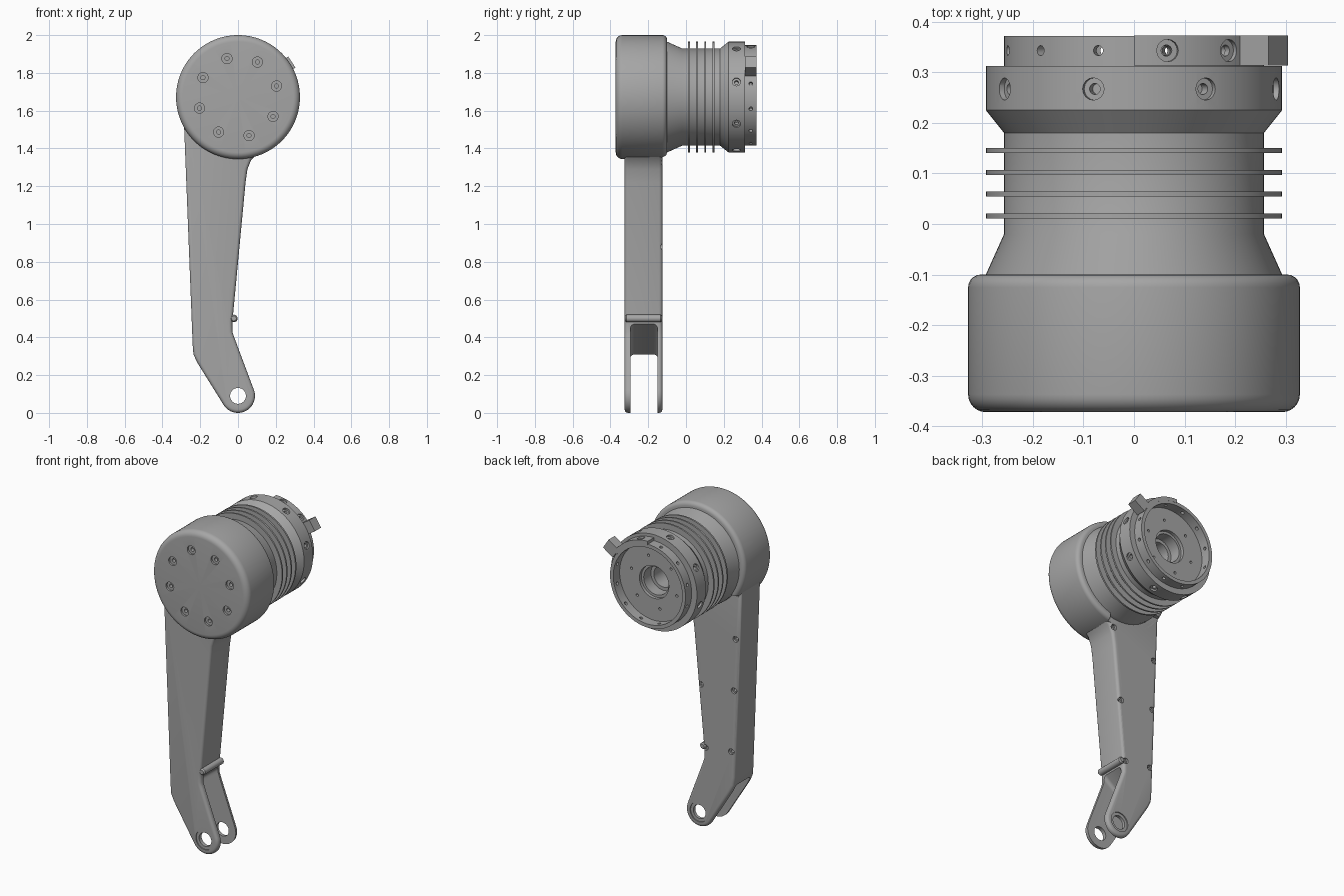
import bpy, bmesh
from math import sin, cos, radians
from mathutils import Matrix

if "Cube" in bpy.data.objects:
    bpy.data.objects.remove(bpy.data.objects["Cube"], do_unlink=True)

AXIS_Z = 1.672     # height of the drum axis
FOOT_Z = 0.09      # height of the fork pivot
FRONT, BACK = -0.325, -0.125   # faces of the arm

metal = bpy.data.materials.new("plain grey metal")
metal.use_nodes = True
GREY = (0.38, 0.38, 0.38, 1)
metal.diffuse_color = GREY
metal.node_tree.nodes["Principled BSDF"].inputs["Base Color"].default_value = GREY

T, R = Matrix.Translation, Matrix.Rotation
ON_AXIS = T((0, 0, AXIS_Z))


def make(name, bm):
    bmesh.ops.recalc_face_normals(bm, faces=bm.faces)
    mesh = bpy.data.meshes.new(name)
    bm.to_mesh(mesh)
    bm.free()
    mesh.materials.append(metal)
    obj = bpy.data.objects.new(name, mesh)
    bpy.context.collection.objects.link(obj)
    return obj


def lathe(name, profile, places=(ON_AXIS,), steps=72):
    """Spin (radius, y) points round the y axis, once for each placement."""
    bm = bmesh.new()
    for place in places:
        part = bmesh.new()
        vs = [part.verts.new((r, y, 0)) for r, y in profile]
        es = [part.edges.new(pair) for pair in zip(vs, vs[1:])]
        bmesh.ops.spin(part, geom=vs + es, cent=(0, 0, 0), axis=(0, 1, 0),
                       angle=radians(360), steps=steps)
        bmesh.ops.remove_doubles(part, verts=part.verts, dist=1e-5)
        bmesh.ops.transform(part, matrix=place, verts=part.verts)
        temp = bpy.data.meshes.new("temp")
        part.to_mesh(temp)
        part.free()
        bm.from_mesh(temp)
        bpy.data.meshes.remove(temp)
    return make(name, bm)


def prism(name, outline, y0, y1):
    """Extrude an (x, z) outline from y0 to y1."""
    bm = bmesh.new()
    face = bm.faces.new([bm.verts.new((x, y0, z)) for x, z in outline])
    new = bmesh.ops.extrude_face_region(bm, geom=[face])["geom"]
    bmesh.ops.translate(bm, vec=(0, y1 - y0, 0),
                        verts=[v for v in new if isinstance(v, bmesh.types.BMVert)])
    return make(name, bm)


def activate(obj):
    bpy.ops.object.select_all(action="DESELECT")
    obj.select_set(True)
    bpy.context.view_layer.objects.active = obj


def bevel(obj, width, segments=4):
    activate(obj)
    mod = obj.modifiers.new("Bevel", "BEVEL")
    mod.width, mod.segments = width, segments
    mod.limit_method, mod.angle_limit = "ANGLE", radians(60)
    bpy.ops.object.modifier_apply(modifier=mod.name)


def cut(obj, cutter):
    cutter.hide_render = True
    activate(obj)
    mod = obj.modifiers.new("Cut", "BOOLEAN")
    mod.operation, mod.solver, mod.object = "DIFFERENCE", "EXACT", cutter
    bpy.ops.object.modifier_apply(modifier=mod.name)
    bpy.data.objects.remove(cutter, do_unlink=True)


def pin(wide, depth, narrow, deep):
    """Stepped profile of a counterbored hole, opening towards +y."""
    return [(0, 0.02), (wide, 0.02), (wide, -depth), (narrow, -depth),
            (narrow, -deep), (0, -deep)]


def radial(angle, y, radius):
    """Placement on the barrel, opening outwards; angle is from the top."""
    return (ON_AXIS @ R(radians(angle), 4, "Y") @ T((0, y, radius))
            @ R(radians(90), 4, "X"))


def arc(radius, start, end, n, cx=0, cz=0):
    steps = [radians(start + (end - start) * i / n) for i in range(n + 1)]
    return [(cx + radius * cos(a), cz + radius * sin(a)) for a in steps]


# Motor drum with rounded rims and a ring of screw recesses
drum = lathe("drum", [(0, -0.372)] + arc(0.035, -90, 0, 6, 0.293, -0.337)
             + arc(0.025, 0, 90, 5, 0.303, -0.125) + [(0, -0.10)], steps=96)
bolt_angles = [-16 + 45 * i for i in range(8)]
cut(drum, lathe("drum_holes", pin(0.027, 0.012, 0.011, 0.04),
                [ON_AXIS @ R(radians(a), 4, "Y") @ T((0, -0.372, 0.212))
                 @ R(radians(180), 4, "Z") for a in bolt_angles], 20))
cut(drum, prism("drum_notch", [(-0.27, 1.2), (0.08, 1.2), (0.09, 1.5), (-0.28, 1.5)],
                BACK, 0))

# Barrel: neck, band, collar, recessed back and centre bore
barrel = lathe("barrel", [
    (0, -0.14), (0.293, -0.14), (0.293, -0.10), (0.257, -0.02), (0.257, 0.18),
    (0.293, 0.225), (0.293, 0.312), (0.257, 0.312), (0.257, 0.372),
    (0.235, 0.372), (0.235, 0.31), (0.10, 0.31), (0.10, 0.29), (0.085, 0.29),
    (0.085, 0.22), (0.065, 0.22), (0.065, 0.12), (0, 0.12)])
cut(barrel, lathe("band_holes", pin(0.022, 0.012, 0.011, 0.035),
                  [radial(a, 0.267, 0.293) for a in bolt_angles], 16))
cut(barrel, lathe("collar_holes", [(0, 0.03), (0.01, 0.03), (0.01, -0.04), (0, -0.04)],
                  [radial(-16 + 30 * i, 0.343, 0.257) for i in range(12)], 12))
cut(barrel, lathe("floor_holes", [(0, 0.02), (0.008, 0.02), (0.008, -0.02), (0, -0.02)],
                  [ON_AXIS @ R(radians(14 + 60 * i), 4, "Y") @ T((0, 0.31, 0.16))
                   for i in range(6)], 12))

# Cooling fins
fins = [lathe("cooling_fin", [(0.25, y - 0.005), (0.293, y - 0.005),
                              (0.293, y + 0.005), (0.25, y + 0.005)])
        for y in (0.016, 0.059, 0.102, 0.145)]

# Clamp plate on the collar, with its end block
clamp = prism("clamp_plate", arc(0.275, 90, 33, 14, cz=AXIS_Z)
              + arc(0.252, 33, 90, 14, cz=AXIS_Z), 0.313, 0.373)
cut(clamp, lathe("clamp_holes", pin(0.022, 0.01, 0.011, 0.04),
                 [radial(a, 0.343, 0.275) for a in (14, 43)], 16))
block = prism("clamp_block", [(-0.035, 0.26), (0.035, 0.26), (0.035, 0.34),
                              (-0.035, 0.34)], 0.313, 0.373)
block.data.transform(ON_AXIS @ R(radians(57), 4, "Y"))

# Arm with a bent, forked foot
outline = [(-0.22, 1.6), (-0.285, 1.51), (-0.24, 0.36), (-0.236, 0.31), (-0.215, 0.265)]
outline += arc(0.09, 213, 381, 16, 0, FOOT_Z)
outline += [(-0.02, 0.40), (-0.03, 0.43), (-0.03, 0.48), (0.04, 1.22),
            (0.05, 1.29), (0.07, 1.34), (0.1, 1.37), (0.1, 1.5)]
arm = prism("arm", outline, FRONT, BACK)
bevel(arm, 0.018)
slot = prism("fork_slot", [(0.3, -0.1), (0.3, 0.47), (-0.03, 0.47), (-0.24, 0.305),
                           (-0.4, 0.305), (-0.4, -0.1)], -0.295, -0.15)
bevel(slot, 0.02)
cut(arm, slot)

# Pivot hole with a shallow counterbore on both outer sides
PIVOT = T((0, 0, FOOT_Z))
cut(arm, lathe("pivot_hole", [
    (0, -0.4), (0.06, -0.4), (0.06, FRONT + 0.006), (0.042, FRONT + 0.006),
    (0.042, BACK - 0.006), (0.06, BACK - 0.006), (0.06, 0), (0, 0)], [PIVOT], 40))

# Screw recesses along both edges of the back of the arm
spots = [(-0.045, 0.50), (-0.012, 0.88), (0.04, 1.33),
         (-0.22, 0.52), (-0.238, 0.90), (-0.25, 1.22)]
cut(arm, lathe("arm_holes", pin(0.018, 0.014, 0.009, 0.04),
               [T((x, BACK, z)) for x, z in spots], 16))

# Rounded stop ridge above the fork
ridge = lathe("stop_ridge", [(0, FRONT + 0.002), (0.013, FRONT + 0.002),
                             (0.02, FRONT + 0.01), (0.02, BACK - 0.01),
                             (0.013, BACK - 0.002), (0, BACK - 0.002)],
              [T((-0.022, 0, 0.5))], 20)

for obj in [drum, barrel, clamp, block, arm, ridge] + fins:
    activate(obj)
    bpy.ops.object.shade_smooth_by_angle(angle=radians(32))
